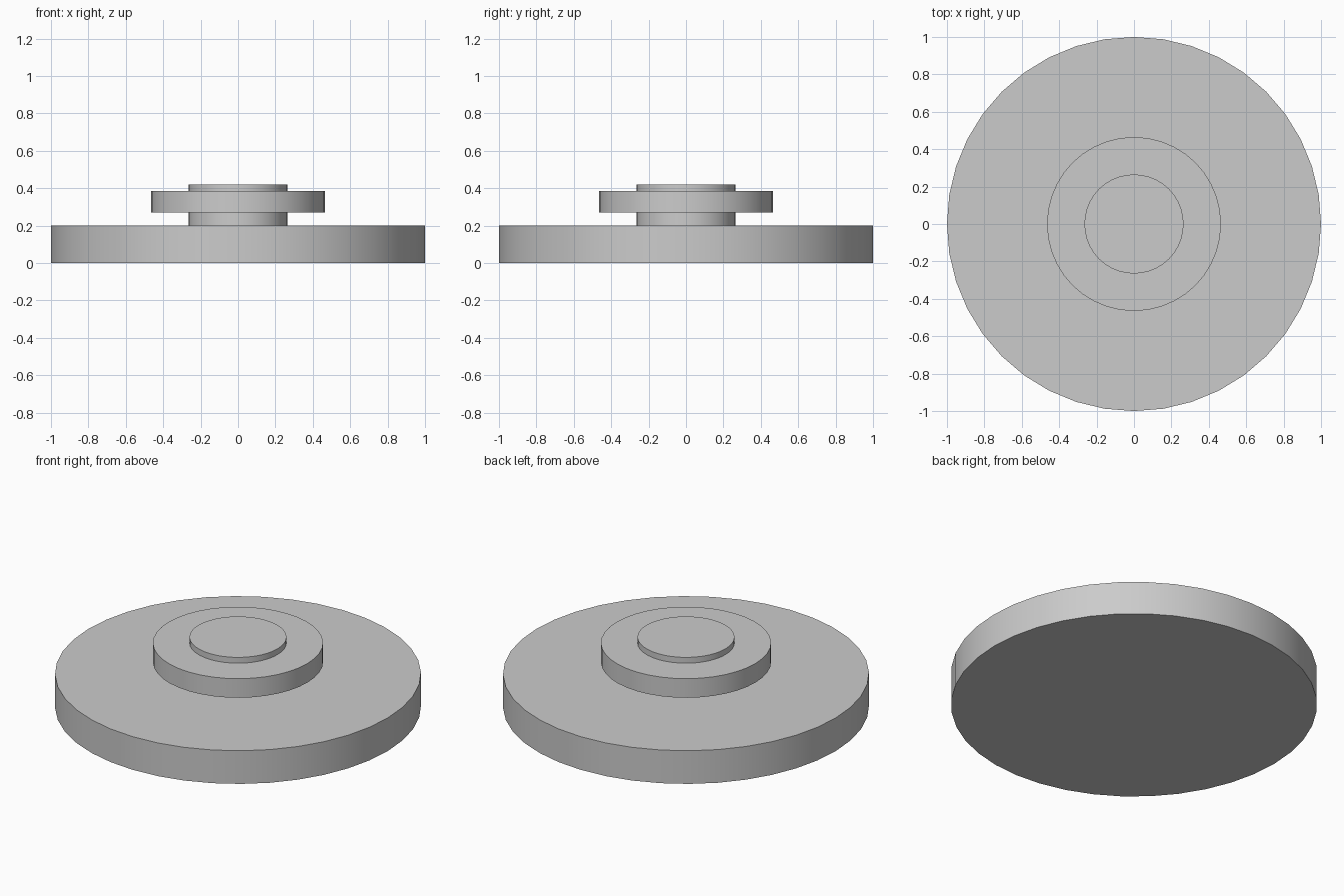
import bpy
import math

cube = bpy.data.objects.get("Cube")
if cube:
    bpy.data.objects.remove(cube, do_unlink=True)

# One plain grey for the whole model
grey = bpy.data.materials.new("plain_grey")
grey.use_nodes = True
colour = (0.6, 0.6, 0.6, 1)
grey.diffuse_color = colour
grey.node_tree.nodes["Principled BSDF"].inputs["Base Color"].default_value = colour


def disc(name, radius, bottom, top, sides):
    """Upright cylinder between two heights, with a smooth rim."""
    bpy.ops.mesh.primitive_cylinder_add(
        vertices=sides, radius=radius, depth=top - bottom,
        location=(0, 0, (bottom + top) / 2))
    obj = bpy.context.object
    obj.name = name
    obj.data.materials.append(grey)
    bpy.ops.object.shade_smooth_by_angle(angle=math.radians(30))
    return obj


# Wide base, hub through the middle, and the collar around the hub
disc("base_disc", 1.0, 0.0, 0.2, 40)
disc("hub", 0.265, 0.2, 0.42, 40)
disc("collar", 0.465, 0.27, 0.385, 40)
